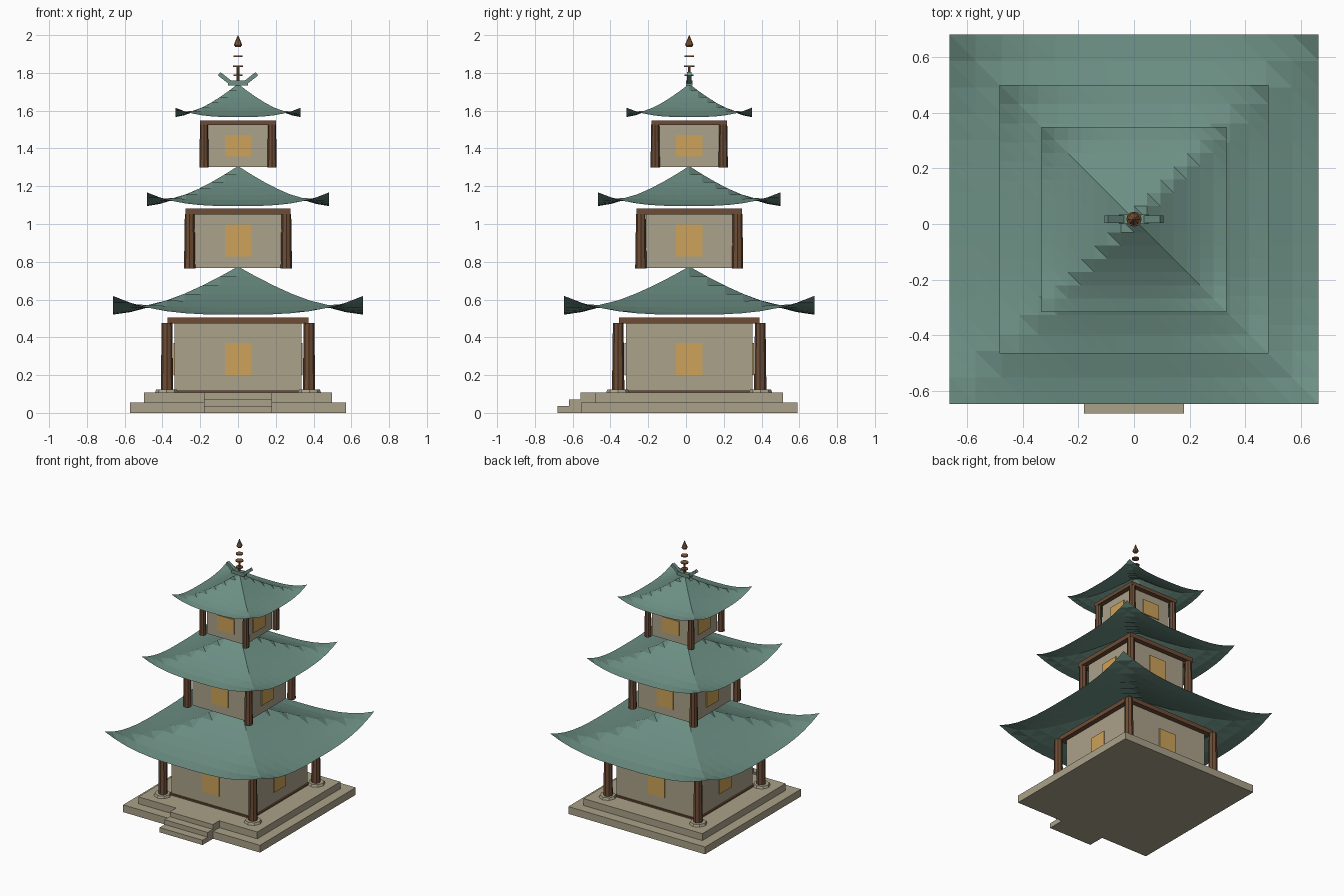
import bpy, bmesh, math
from mathutils import Matrix, Vector

if "Cube" in bpy.data.objects:
    bpy.data.objects.remove(bpy.data.objects["Cube"])

CY = 0.017  # the tower stands slightly back because of the front steps


def material(name, rgb):
    m = bpy.data.materials.new(name)
    m.diffuse_color = (*rgb, 1)
    m.use_nodes = True
    m.node_tree.nodes["Principled BSDF"].inputs["Base Color"].default_value = m.diffuse_color
    return m


STONE = material("stone", (0.40, 0.355, 0.25))
PLASTER = material("plaster", (0.41, 0.36, 0.255))
WOOD = material("dark wood", (0.155, 0.074, 0.036))
TILE = material("green tile", (0.15, 0.275, 0.23))
GLOW = material("amber window", (0.61, 0.36, 0.10))
BRONZE = material("bronze", (0.24, 0.105, 0.045))


def finish(bm, name, mat):
    me = bpy.data.meshes.new(name)
    bm.to_mesh(me)
    bm.free()
    me.materials.append(mat)
    ob = bpy.data.objects.new(name, me)
    ob.location.y = CY
    bpy.context.collection.objects.link(ob)
    return ob


def add_box(bm, x0, x1, y0, y1, z0, z1, rot=Matrix()):
    c = Vector(((x0 + x1) / 2, (y0 + y1) / 2, (z0 + z1) / 2))
    size = Matrix.Diagonal((x1 - x0, y1 - y0, z1 - z0, 1))
    bmesh.ops.create_cube(bm, size=1, matrix=rot @ Matrix.Translation(c) @ size)


def add_cone(bm, x, y, z0, z1, r0, r1, sides=8):
    bmesh.ops.create_cone(bm, cap_ends=True, segments=sides, radius1=r0, radius2=r1,
                          depth=z1 - z0, matrix=Matrix.Translation((x, y, (z0 + z1) / 2)))


def slab(name, half, z0, z1, mat):
    bm = bmesh.new()
    add_box(bm, -half, half, -half, half, z0, z1)
    return finish(bm, name, mat)


def corner_columns(name, c, z0, z1, r0, r1, mat):
    bm = bmesh.new()
    for sx in (-1, 1):
        for sy in (-1, 1):
            add_cone(bm, sx * c, sy * c, z0, z1, r0, r1)
    return finish(bm, name, mat)


def four_sided(name, mat, box):
    """Repeat one front-facing box on all four sides."""
    bm = bmesh.new()
    for k in range(4):
        add_box(bm, *box, Matrix.Rotation(k * math.pi / 2, 4, 'Z'))
    return finish(bm, name, mat)


def roof(name, half, eave, apex, n=14):
    """Curved square roof sheet with upswept corners."""
    bm = bmesh.new()
    lift = 0.15 * half
    grid = []
    for j in range(n + 1):
        row = []
        for i in range(n + 1):
            u, v = 2 * i / n - 1, 2 * j / n - 1
            t = max(abs(u), abs(v))
            z = eave + (apex - eave) * (1 - t) ** 1.5 + lift * abs(u * v) ** 3
            row.append(bm.verts.new((u * half, v * half, z)))
        grid.append(row)
    for j in range(n):
        for i in range(n):
            a, b = grid[j][i], grid[j][i + 1]
            c, d = grid[j + 1][i + 1], grid[j + 1][i]
            bm.faces.new((a, b, d))
            bm.faces.new((b, c, d))
    return finish(bm, name, TILE)


# Stepped stone platform
slab("platform_lower", 0.572, 0.0, 0.055, STONE)
slab("platform_upper", 0.497, 0.055, 0.107, STONE)

# Front steps
bm = bmesh.new()
for k in range(3):
    add_box(bm, -0.18, 0.18, -0.697 + 0.061 * k, -0.47, 0.036 * k, 0.036 * (k + 1))
finish(bm, "front_steps", STONE)

# Column footings and floor sill
corner_columns("column_footings", 0.378, 0.107, 0.123, 0.062, 0.055, STONE)
slab("floor_sill", 0.347, 0.107, 0.118, WOOD)

# Storeys: wall half, wall bottom, beam bottom, beam top, beam outer half,
# post centre, post radius, window bottom/top, roof half, eave, apex
storeys = [
    (0.335, 0.11, 0.473, 0.505, 0.373, 0.376, 0.033, 0.20, 0.37, 0.663, 0.52, 0.775),
    (0.230, 0.768, 1.05, 1.082, 0.279, 0.256, 0.030, 0.828, 0.997, 0.482, 1.095, 1.307),
    (0.160, 1.302, 1.523, 1.549, 0.200, 0.180, 0.025, 1.358, 1.47, 0.332, 1.566, 1.742),
]
for k, (w, z0, b0, b1, bo, pc, pr, w0, w1, rh, eave, apex) in enumerate(storeys, 1):
    slab(f"wall_{k}", w, z0, b1 - 0.004, PLASTER)
    corner_columns(f"posts_{k}", pc, z0 - 0.003, b0 + 0.004, pr, pr * 0.85, WOOD)
    four_sided(f"beams_{k}", WOOD, (-bo, bo, -bo, -bo + 0.036, b0, b1))
    four_sided(f"windows_{k}", GLOW, (-0.07, 0.07, -w - 0.007, -w + 0.001, w0, w1))
    roof(f"roof_{k}", rh, eave, apex)

# Ridge ornament: block with two upswept wings
bm = bmesh.new()
add_box(bm, -0.053, 0.053, -0.017, 0.017, 1.732, 1.76)
for s in (-1, 1):
    tilt = Matrix.Translation((s * 0.07, 0, 1.772)) @ Matrix.Rotation(-s * math.radians(38), 4, 'Y')
    add_box(bm, -0.038, 0.038, -0.013, 0.013, -0.011, 0.011, tilt)
finish(bm, "ridge_ornament", TILE)

# Spire: pole, rings and pointed tip
bm = bmesh.new()
add_cone(bm, 0, 0, 1.74, 1.84, 0.009, 0.007)
for z, r in ((1.787, 0.024), (1.836, 0.027), (1.888, 0.025)):
    add_cone(bm, 0, 0, z - 0.004, z + 0.004, r, r, 12)
add_cone(bm, 0, 0, 1.937, 1.948, 0.014, 0.022)
add_cone(bm, 0, 0, 1.948, 2.0, 0.022, 0.001)
finish(bm, "spire", BRONZE)
